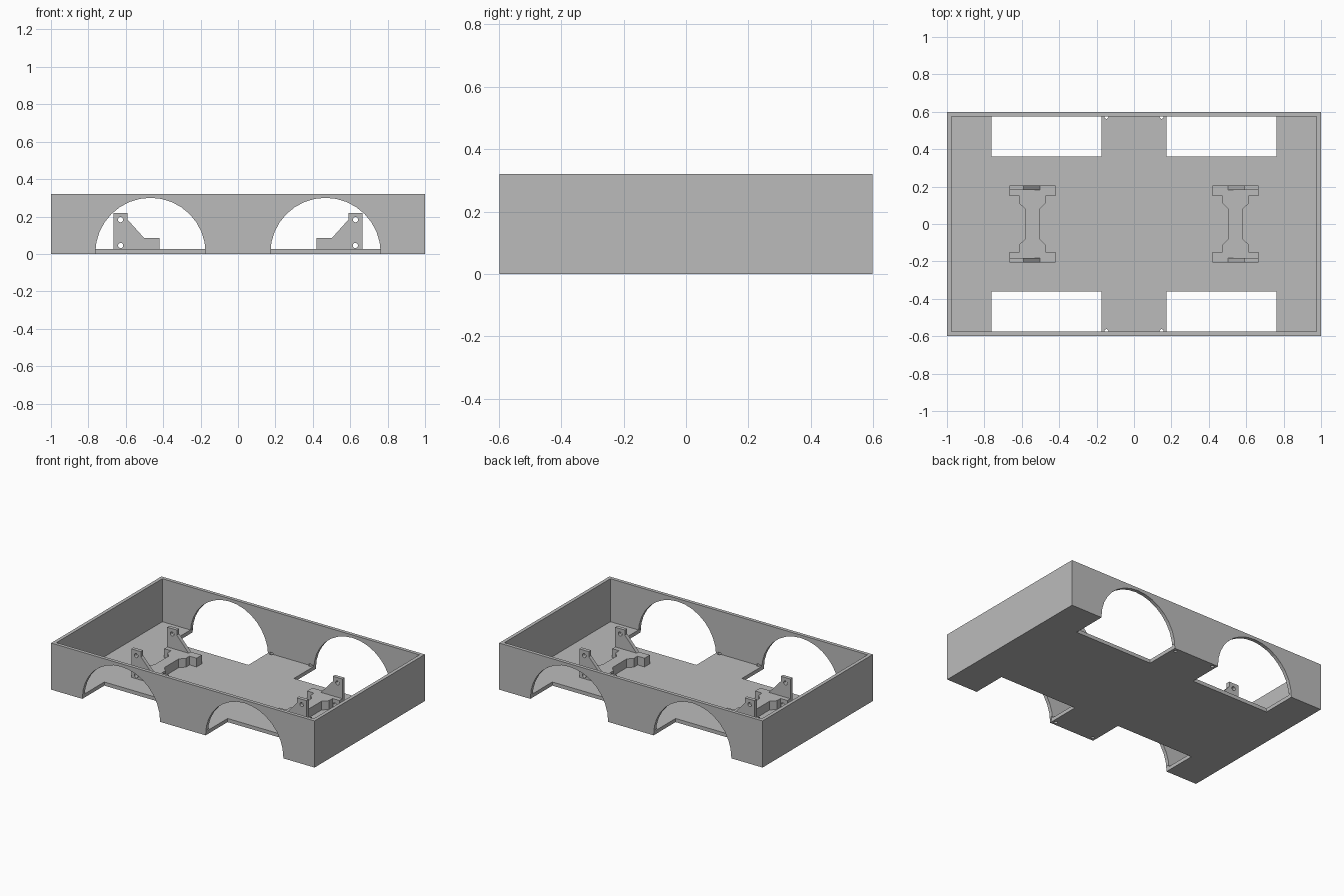
import bpy, bmesh, math

cube = bpy.data.objects.get("Cube")
if cube:
    bpy.data.objects.remove(cube, do_unlink=True)

grey = bpy.data.materials.new("plain grey")
grey.use_nodes = True
COLOUR = (0.5, 0.5, 0.5, 1)
grey.diffuse_color = COLOUR
grey.node_tree.nodes["Principled BSDF"].inputs["Base Color"].default_value = COLOUR

LENGTH, WIDTH, HEIGHT = 2.0, 1.196, 0.32
WALL, FLOOR = 0.024, 0.025
ARCH_X, ARCH_R = 0.468, 0.295
WELL_Y = 0.36


def prism(name, outline, axis, low, high):
    """Extrude a 2D outline along y (outline in x, z) or z (outline in x, y)."""
    def place(p, d):
        return (p[0], d, p[1]) if axis == "y" else (p[0], p[1], d)
    bm = bmesh.new()
    face = bm.faces.new([bm.verts.new(place(p, low)) for p in outline])
    made = bmesh.ops.extrude_face_region(bm, geom=[face])["geom"]
    for v in made:
        if isinstance(v, bmesh.types.BMVert):
            v.co["xyz".index(axis)] = high
    bmesh.ops.recalc_face_normals(bm, faces=bm.faces)
    mesh = bpy.data.meshes.new(name)
    bm.to_mesh(mesh)
    bm.free()
    mesh.materials.append(grey)
    obj = bpy.data.objects.new(name, mesh)
    bpy.context.collection.objects.link(obj)
    return obj


def rect(x0, x1, y0, y1):
    return [(x0, y0), (x1, y0), (x1, y1), (x0, y1)]


def circle(x, y, r, n):
    return [(x + r * math.cos(2 * math.pi * i / n),
             y + r * math.sin(2 * math.pi * i / n)) for i in range(n)]


def combine(target, tool, operation="DIFFERENCE"):
    """Apply a boolean and discard the tool."""
    mod = target.modifiers.new("cut", "BOOLEAN")
    mod.operation, mod.solver, mod.object = operation, "EXACT", tool
    bpy.context.view_layer.objects.active = target
    bpy.ops.object.modifier_apply(modifier=mod.name)
    bpy.data.objects.remove(tool, do_unlink=True)


# Open tray
hx, hy = LENGTH / 2, WIDTH / 2
body = prism("chassis_tray", rect(-hx, hx, -hy, hy), "z", 0, HEIGHT)
combine(body, prism("hollow", rect(-hx + WALL, hx - WALL, -hy + WALL, hy - WALL),
                    "z", FLOOR, HEIGHT + 0.1))

# Wheel arches through the side walls, and wheel wells in the floor
for sx in (-1, 1):
    for sy in (-1, 1):
        cx = sx * ARCH_X
        ys = sorted((sy * (hy - 0.06), sy * (hy + 0.1)))
        combine(body, prism("arch", circle(cx, 0.005, ARCH_R, 32), "y", *ys))
        well = sorted((sy * WELL_Y, sy * (hy - WALL / 2)))
        combine(body, prism("well", rect(cx - ARCH_R, cx + ARCH_R, *well),
                            "z", -0.1, FLOOR + 0.01))
        # Small screw holes in the floor beside the walls
        combine(body, prism("screw", circle(sx * 0.148, sy * 0.573, 0.011, 12),
                            "z", -0.1, FLOOR + 0.01))

# Axle mounts: waisted base, two upright lugs with braces, bolt holes
half = [(0.42, -0.207), (0.665, -0.207), (0.665, -0.15), (0.613, -0.15),
        (0.613, -0.11), (0.58, -0.078)]
inner = [(0.505, -0.078), (0.473, -0.11), (0.473, -0.15), (0.42, -0.15)]
lug = [(0.42, 0.03), (0.665, 0.03), (0.665, 0.22), (0.592, 0.22),
       (0.592, 0.185), (0.502, 0.085), (0.42, 0.085)]


def flip(points):
    return [(x, -y) for x, y in reversed(points)]


for side, sx in (("left", 1), ("right", -1)):
    outline = half + flip(half) + flip(inner) + inner
    mount = prism(side + "_axle_mount", [(sx * x, y) for x, y in outline],
                  "z", FLOOR, 0.085)
    for sy in (-1, 1):
        ys = sorted((sy * 0.182, sy * 0.207))
        combine(mount, prism("lug", [(sx * x, z) for x, z in lug], "y", *ys), "UNION")
    for z in (0.045, 0.183):
        combine(mount, prism("bolt", circle(sx * 0.628, z, 0.014, 16), "y", -0.3, 0.3))
